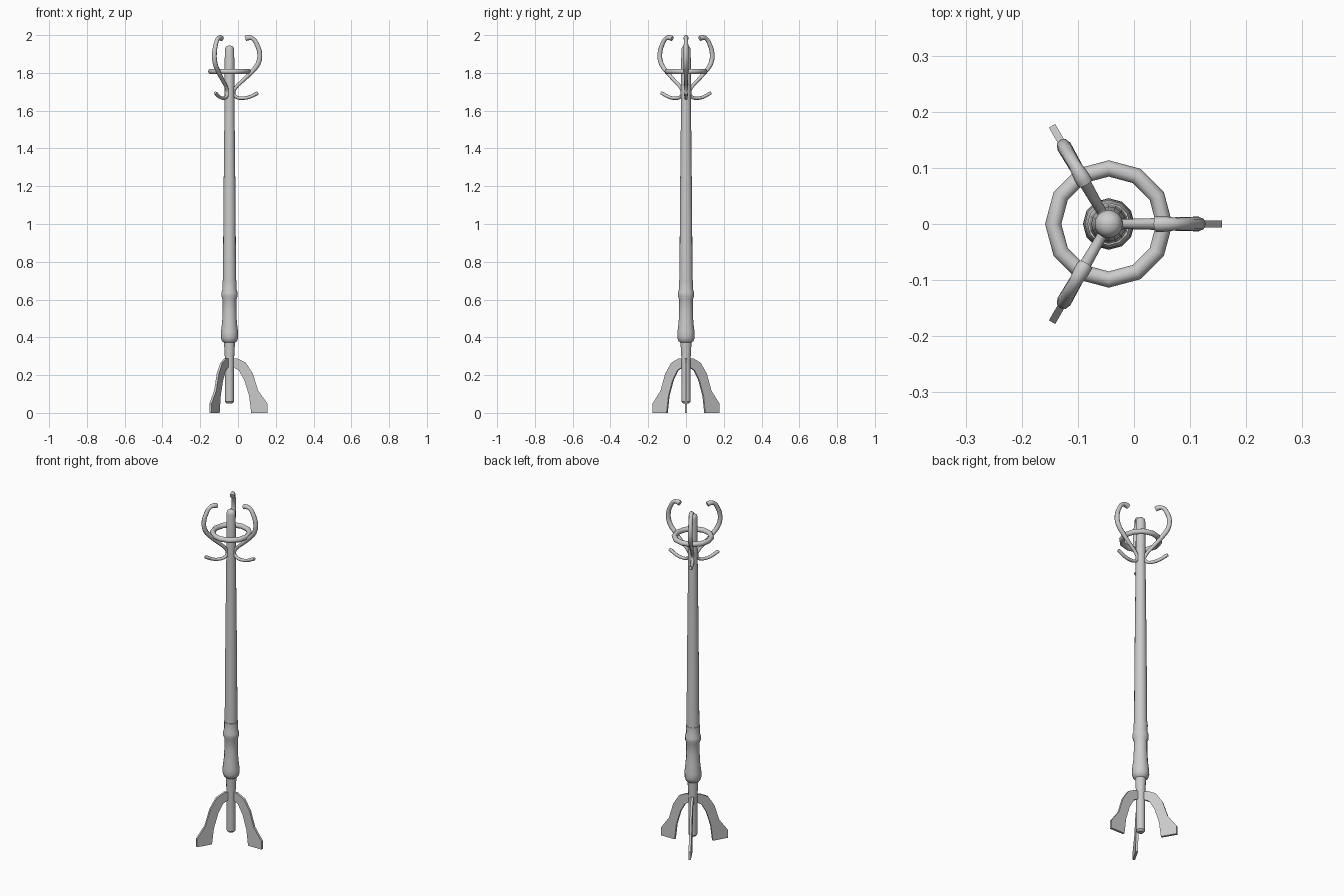
import bpy, bmesh, math
from mathutils import Matrix, Vector

if "Cube" in bpy.data.objects:
    bpy.data.objects.remove(bpy.data.objects["Cube"])

CX = -0.045  # pole axis
ANGLES = [0, 2 * math.pi / 3, 4 * math.pi / 3]


def finish(ob, angle=40):
    bpy.ops.object.select_all(action='DESELECT')
    ob.select_set(True)
    bpy.context.view_layer.objects.active = ob
    if ob.type == 'CURVE':
        bpy.ops.object.convert(target='MESH')
        ob = bpy.context.object
    bpy.ops.object.shade_smooth_by_angle(angle=math.radians(angle))


def lathe(name, profile, n):
    """Revolve (radius, z) points around the pole axis, closing the ends."""
    bm = bmesh.new()
    rings = [[bm.verts.new((r * math.cos(2 * math.pi * i / n), r * math.sin(2 * math.pi * i / n), z))
              for i in range(n)] for r, z in profile]
    for a, b in zip(rings, rings[1:]):
        for i in range(n):
            j = (i + 1) % n
            bm.faces.new((a[i], a[j], b[j], b[i]))
    bm.faces.new(rings[0][::-1])
    bm.faces.new(rings[-1])
    me = bpy.data.meshes.new(name)
    bm.to_mesh(me)
    bm.free()
    ob = bpy.data.objects.new(name, me)
    ob.location.x = CX
    bpy.context.collection.objects.link(ob)
    finish(ob)


def plate(name, outline, thickness, angle):
    """Extrude a radial (r, z) outline into a flat plate turned about the pole."""
    bm = bmesh.new()
    f = bm.faces.new([bm.verts.new((r, -thickness / 2, z)) for r, z in outline])
    ext = bmesh.ops.extrude_face_region(bm, geom=[f])
    bmesh.ops.translate(bm, vec=(0, thickness, 0),
                        verts=[v for v in ext['geom'] if isinstance(v, bmesh.types.BMVert)])
    bmesh.ops.recalc_face_normals(bm, faces=bm.faces)
    me = bpy.data.meshes.new(name)
    bm.to_mesh(me)
    bm.free()
    ob = bpy.data.objects.new(name, me)
    ob.location.x = CX
    ob.rotation_euler.z = angle
    bpy.context.collection.objects.link(ob)


def tube(name, path, angle):
    """Tapered round tube through (r, z, thickness) points."""
    cu = bpy.data.curves.new(name, 'CURVE')
    cu.dimensions = '3D'
    cu.bevel_depth = 1.0
    cu.bevel_resolution = 2
    cu.resolution_u = 3
    cu.use_fill_caps = True
    sp = cu.splines.new('BEZIER')
    sp.bezier_points.add(len(path) - 1)
    for p, (r, z, t) in zip(sp.bezier_points, path):
        p.co = (r, 0, z)
        p.radius = t
        p.handle_left_type = p.handle_right_type = 'AUTO'
    ob = bpy.data.objects.new(name, cu)
    ob.location.x = CX
    ob.rotation_euler.z = angle
    bpy.context.collection.objects.link(ob)
    finish(ob, 50)


# Turned lower part of the pole
lathe("lower_post", [(0.015, 0.05), (0.024, 0.06), (0.024, 0.28), (0.029, 0.372), (0.04, 0.38),
                     (0.046, 0.40), (0.045, 0.43), (0.039, 0.48), (0.036, 0.54), (0.036, 0.60),
                     (0.043, 0.617), (0.043, 0.637), (0.037, 0.655), (0.038, 0.70)], 12)

# Tapered shaft with domed tip
lathe("shaft", [(0.035, 0.69), (0.031, 1.2), (0.026, 1.66), (0.025, 1.92),
                (0.022, 1.934), (0.014, 1.942), (0.004, 1.945)], 16)

# Hat ring
bpy.ops.mesh.primitive_torus_add(major_segments=12, minor_segments=10, major_radius=0.099,
                                 minor_radius=0.0145, location=(CX, 0, 1.808))
bpy.context.object.name = "hat_ring"
finish(bpy.context.object)

hook = [(0.084, 1.982, 0.014), (0.097, 1.986, 0.014), (0.122, 1.982, 0.011), (0.145, 1.95, 0.012),
        (0.160, 1.90, 0.013), (0.152, 1.85, 0.013), (0.118, 1.806, 0.012), (0.068, 1.757, 0.010),
        (0.033, 1.722, 0.009), (0.022, 1.692, 0.009), (0.036, 1.672, 0.009), (0.072, 1.666, 0.009),
        (0.110, 1.674, 0.009), (0.142, 1.690, 0.010), (0.152, 1.694, 0.008)]
leg = [(0.0, 0.287), (0.04, 0.289), (0.087, 0.265), (0.124, 0.207), (0.152, 0.117), (0.202, 0.048),
       (0.202, 0.0), (0.115, 0.0), (0.104, 0.09), (0.079, 0.172), (0.049, 0.226), (0.02, 0.242), (0.0, 0.242)]

# Three double hooks and three flat legs
for i, a in enumerate(ANGLES, 1):
    tube(f"coat_hook_{i}", hook, a)
    plate(f"leg_{i}", leg, 0.013, a)
